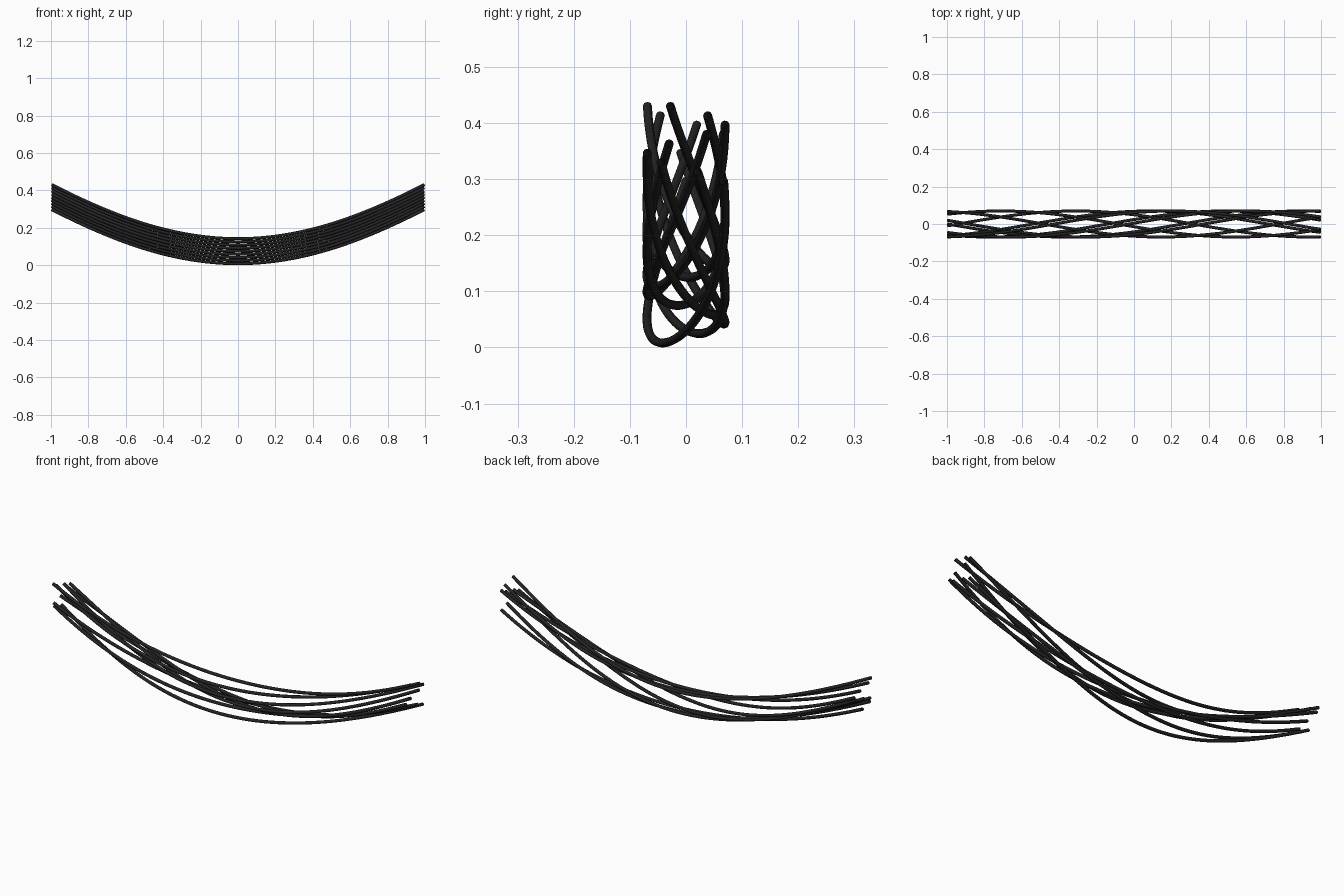
import bpy
import math

if "Cube" in bpy.data.objects:
    bpy.data.objects.remove(bpy.data.objects["Cube"])

STRANDS = 9        # wires stacked from bottom to top
SEGMENTS = 48      # points along each wire
RADIUS = 0.008
HALF = 0.996       # half the span of each centre line
GAP = 0.0167       # height step between wires
SWAY = 0.0695      # sideways swing
RISE = 0.291       # height gained at the ends
BEND = 1.2         # how much the sag straightens toward the ends

black = bpy.data.materials.new("black_rubber")
black.diffuse_color = (0.018, 0.018, 0.018, 1)
black.use_nodes = True
black.node_tree.nodes["Principled BSDF"].inputs["Base Color"].default_value = black.diffuse_color


def sag(x):
    return RISE * (1 - math.cos(BEND * x)) / (1 - math.cos(BEND))


def make_wire(i):
    """One round open-ended wire: hangs in z, weaves sideways in y."""
    curve = bpy.data.curves.new(f"hanging_wire_{i + 1}", 'CURVE')
    curve.dimensions = '3D'
    curve.bevel_depth = RADIUS
    curve.bevel_resolution = 2
    spline = curve.splines.new('POLY')
    spline.points.add(SEGMENTS)
    for n, point in enumerate(spline.points):
        x = HALF * (2 * n / SEGMENTS - 1)
        y = SWAY * math.sin(2.5 * x + i - 0.65)
        z = RADIUS + GAP * i + sag(x)
        point.co = (x, y, z, 1)
    curve.materials.append(black)
    wire = bpy.data.objects.new(curve.name, curve)
    bpy.context.collection.objects.link(wire)
    return wire


# Bundle of loosely woven wires
wires = [make_wire(i) for i in range(STRANDS)]

# Turn the tubes into smooth meshes
bpy.ops.object.select_all(action='DESELECT')
for wire in wires:
    wire.select_set(True)
bpy.context.view_layer.objects.active = wires[0]
bpy.ops.object.convert(target='MESH')
bpy.ops.object.shade_smooth_by_angle(angle=math.radians(60))
